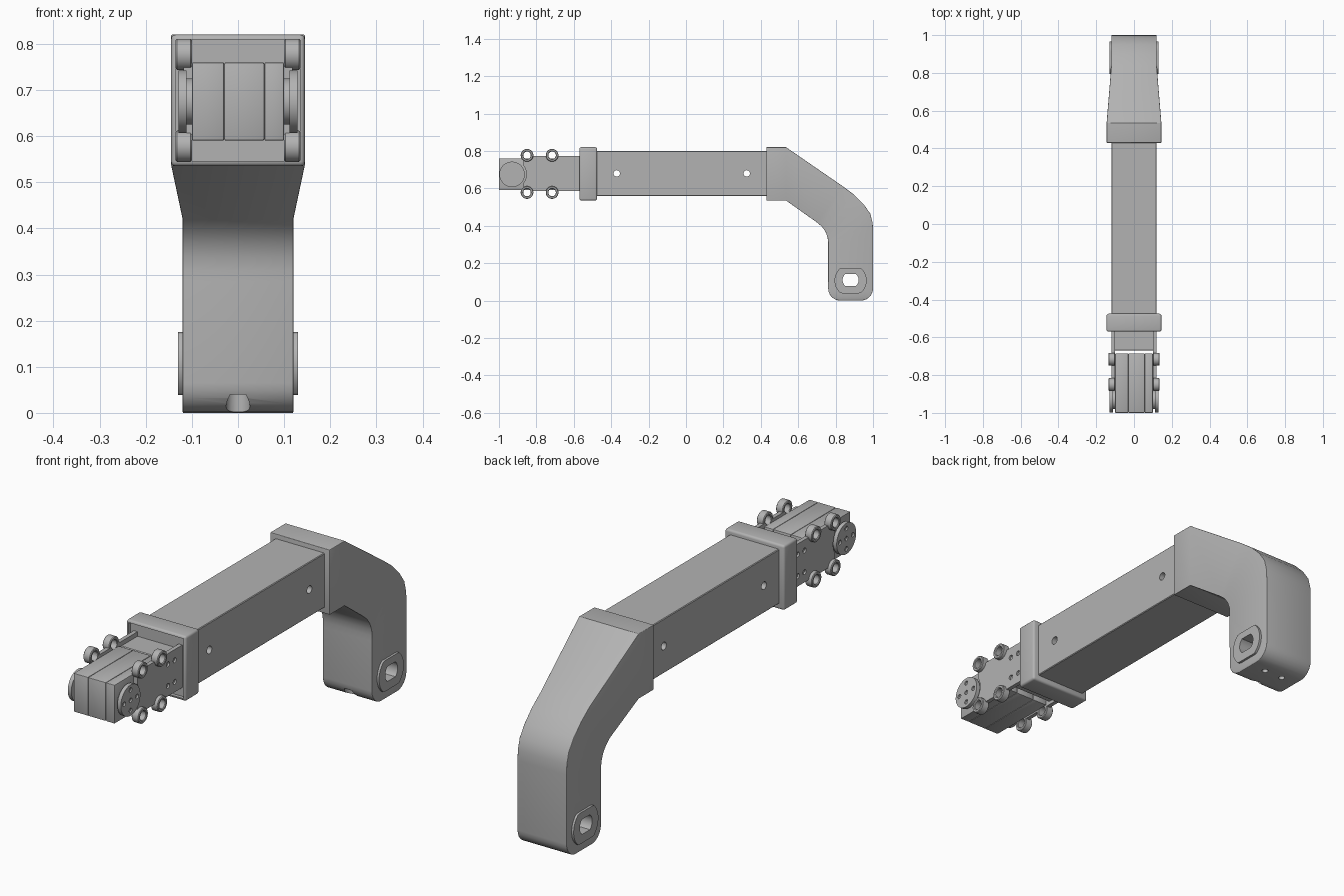
import bpy, bmesh, math
from mathutils import Matrix, Vector

cube = bpy.data.objects.get("Cube")
if cube:
    bpy.data.objects.remove(cube, do_unlink=True)

GREY = (0.45, 0.45, 0.45, 1)
mat = bpy.data.materials.new("plain grey")
mat.use_nodes = True
mat.diffuse_color = GREY
mat.node_tree.nodes["Principled BSDF"].inputs["Base Color"].default_value = GREY


def make(name, bm):
    bmesh.ops.recalc_face_normals(bm, faces=bm.faces[:])
    me = bpy.data.meshes.new(name)
    bm.to_mesh(me)
    bm.free()
    me.materials.append(mat)
    ob = bpy.data.objects.new(name, me)
    bpy.context.collection.objects.link(ob)
    return ob


def activate(ob):
    bpy.ops.object.select_all(action='DESELECT')
    ob.select_set(True)
    bpy.context.view_layer.objects.active = ob


def bevel(ob, width, segments=3):
    m = ob.modifiers.new("bevel", 'BEVEL')
    m.width, m.segments = width, segments
    m.limit_method, m.angle_limit = 'ANGLE', math.radians(50)
    activate(ob)
    bpy.ops.object.modifier_apply(modifier=m.name)
    return ob


def cut(ob, *cutters):
    for c in cutters:
        m = ob.modifiers.new("cut", 'BOOLEAN')
        m.operation, m.solver, m.object = 'DIFFERENCE', 'EXACT', c
        activate(ob)
        bpy.ops.object.modifier_apply(modifier=m.name)
        bpy.data.objects.remove(c, do_unlink=True)
    return ob


def smooth(ob):
    activate(ob)
    bpy.ops.object.shade_smooth_by_angle(angle=math.radians(30))
    return ob


def box(name, x, y, z):
    bm = bmesh.new()
    size = [b - a for a, b in (x, y, z)]
    mid = [(a + b) / 2 for a, b in (x, y, z)]
    bmesh.ops.create_cube(bm, size=1, matrix=Matrix.LocRotScale(Vector(mid), None, Vector(size)))
    return make(name, bm)


def prism(name, pts, x0, x1):
    """Side profile of (y, z) points, extruded along x."""
    bm = bmesh.new()
    face = bm.faces.new([bm.verts.new((x0, y, z)) for y, z in pts])
    ext = bmesh.ops.extrude_face_region(bm, geom=[face])
    verts = [g for g in ext["geom"] if isinstance(g, bmesh.types.BMVert)]
    bmesh.ops.translate(bm, verts=verts, vec=(x1 - x0, 0, 0))
    return make(name, bm)


def disc(name, y, z, r, x0, x1, flat=None, n=32):
    """Cylinder along x, optionally flattened at top and bottom."""
    flat = flat or r
    pts = []
    for i in range(n):
        a = 2 * math.pi * (i + 0.5) / n
        pts.append((y + r * math.cos(a), z + max(-flat, min(flat, r * math.sin(a)))))
    return prism(name, pts, x0, x1)


def drill(x, y, r, z0, z1):
    """Vertical drill cutter."""
    bm = bmesh.new()
    bmesh.ops.create_cone(bm, cap_ends=True, segments=20, radius1=r, radius2=r, depth=z1 - z0,
                          matrix=Matrix.Translation((x, y, (z0 + z1) / 2)))
    return make("drill", bm)


# Square tube with cross holes
tube = box("tube", (-.12, .12), (-.5, .46), (.56, .8))
bevel(tube, .003, 1)
cut(tube, *[disc("hole", y, .68, .017, -.3, .3) for y in (-.37, .325)])
smooth(tube)

# Front collar with a shallow recess
collar = bevel(box("front_collar", (-.145, .145), (-.57, -.475), (.535, .82)), .01)
cut(collar, box("recess", (-.134, .134), (-.6, -.555), (.546, .809)))
smooth(collar)

# Bent rear arm, lofted through pairs of outer and inner points
rail = [((.43, .82), (.43, .535), .145), ((.535, .82), (.535, .535), .145),
        ((.84, .61), (.7, .418), .12), ((.9, .565), (.727, .395), .12),
        ((.95, .515), (.746, .368), .12), ((.985, .465), (.757, .338), .12),
        ((.998, .415), (.76, .31), .12), ((1, .37), (.76, .285), .12)]
R = .065
for i in range(7):
    a = math.radians(90 * i / 6)
    dy, z = R - R * math.cos(a), R - R * math.sin(a)
    rail.append(((1 - dy, z), (.76 + dy, z), .12))
bm = bmesh.new()
rings = []
for (oy, oz), (iy, iz), w in rail:
    corners = ((-w, oy, oz), (w, oy, oz), (w, iy, iz), (-w, iy, iz))
    rings.append([bm.verts.new(c) for c in corners])
for a, b in zip(rings, rings[1:]):
    for k in range(4):
        bm.faces.new((a[k], a[(k + 1) % 4], b[(k + 1) % 4], b[k]))
bm.faces.new(rings[0])
bm.faces.new(rings[-1])
arm = bevel(make("rear_arm", bm), .01)
cut(arm, disc("slot", .88, .11, .043, -.3, .3, .033),
    drill(0, .785, .026, -.1, .04), drill(-.045, .9, .013, -.1, .04), drill(.045, .9, .013, -.1, .04))
smooth(arm)

# Motor body in three shells, with rounded ends
for name, x0, x1 in (("right", -.1, -.03), ("middle", -.03, .057), ("left", .057, .1)):
    shell = box("motor_shell_" + name, (x0, x1), (-1, -.685), (.59, .76))
    smooth(bevel(shell, .004, 2))
box("motor_socket", (-.098, -.082), (-1, -.994), (.667, .683))

# Crossbar behind the motor
bevel(box("crossbar", (-.105, .105), (-.67, -.55), (.6, .752)), .003, 1)

for s, side in ((-1, "right"), (1, "left")):
    # Bracket plate, hollowed around the horn
    ears = [(y, z) for y in (-.85, -.716) for z in (.578, .777)]
    plate = prism("bracket_" + side,
                  [(-.55, .585), (-.55, .772), (-.85, .772), (-.868, .755), (-.868, .6), (-.85, .585)],
                  s * .1, s * .118)
    cut(plate, disc("horn_gap", -.93, .675, .077, -.3, .3),
        *[disc("hole", y, z, .02, -.3, .3) for y, z in ears])
    cut(plate, *[disc("hole", y, z, .011, s * .11, s * .3, n=16)
                 for y in (-.655, -.608) for z in (.63, .725)])
    smooth(plate)

    # Screw ears
    for i, (y, z) in enumerate(ears):
        ear = disc(f"ear_{side}_{i}", y, z, .034, s * .1, s * .135)
        cut(ear, disc("hole", y, z, .02, -.3, .3))
        smooth(bevel(ear, .003, 1))

    # Round output horn with screw holes
    horn = disc("horn_" + side, -.93, .675, .068, s * .112, s * .129, n=40)
    holes = [(0, 0), (.045, 0), (-.045, 0), (0, .045), (0, -.045)]
    cut(horn, *[disc("hole", -.93 + a, .675 + b, .01, s * .122, s * .3, n=16) for a, b in holes])
    smooth(horn)
    smooth(disc("horn_hub_" + side, -.93, .675, .05, s * .095, s * .114))

    # Flat-sided boss around the arm slot
    boss = disc("boss_" + side, .88, .107, .086, s * .11, s * .13, .068, 40)
    cut(boss, disc("slot", .88, .11, .043, -.3, .3, .033))
    smooth(boss)
